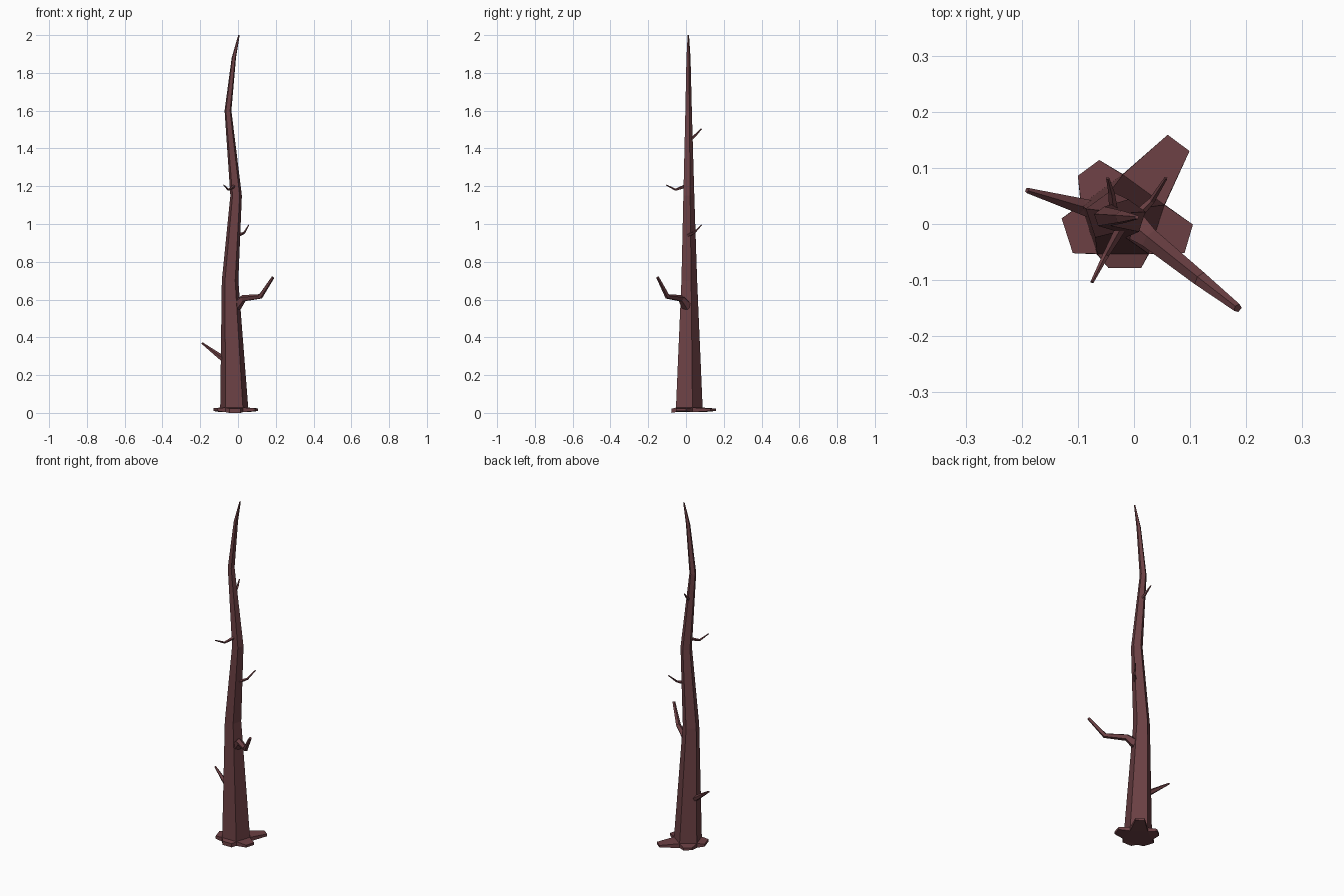
import bpy, bmesh, math
from mathutils import Vector

if "Cube" in bpy.data.objects:
    bpy.data.objects.remove(bpy.data.objects["Cube"])

bark = bpy.data.materials.new("bark")
bark.diffuse_color = (0.15, 0.052, 0.058, 1)
bark.use_nodes = True
bark.node_tree.nodes["Principled BSDF"].inputs["Base Color"].default_value = bark.diffuse_color


def finish(name, bm):
    bmesh.ops.recalc_face_normals(bm, faces=bm.faces)
    me = bpy.data.meshes.new(name)
    bm.to_mesh(me)
    bm.free()
    me.materials.append(bark)
    ob = bpy.data.objects.new(name, me)
    bpy.context.collection.objects.link(ob)
    return ob


def skin(bm, rings):
    # joins successive rings with quads and caps both ends
    n = len(rings[0])
    sides = []
    for a, b in zip(rings, rings[1:]):
        sides.append([bm.faces.new((a[i], a[(i + 1) % n], b[(i + 1) % n], b[i]))
                      for i in range(n)])
    bm.faces.new(rings[0][::-1])
    bm.faces.new(rings[-1])
    return sides


# Trunk: horizontal pentagon rings (x, y, z, radius)
path = [(-0.020, 0.010, 0.004, 0.079), (-0.020, 0.010, 0.028, 0.078),
        (-0.042, 0.013, 0.70, 0.046), (-0.010, 0.012, 1.15, 0.032),
        (-0.053, 0.012, 1.60, 0.019), (-0.022, 0.012, 1.88, 0.012),
        (0.005, 0.012, 2.0, 0.004)]
bm = bmesh.new()
rings = []
for x, y, z, r in path:
    rings.append([bm.verts.new((x + r * math.cos(a), y + r * math.sin(a), z))
                  for a in (math.radians(18 + 72 * i) for i in range(5))])
sides = skin(bm, rings)

# Roots: pull each base face outwards to a narrower end (two plan points each)
ends = [((0.099, 0.130), (0.060, 0.159)), ((-0.062, 0.114), (-0.100, 0.086)),
        ((-0.129, 0.010), (-0.109, -0.052)), ((-0.046, -0.078), (0.013, -0.078)),
        ((0.090, -0.052), (0.105, -0.001))]
heights = [(0.010, 0.023), (0.010, 0.024), (0.010, 0.025), (0.0, 0.022), (0.010, 0.024)]
for f, (p, q), (lo, hi) in zip(sides[0], ends, heights):
    verts = list(f.verts)
    new = [bm.verts.new((*c, z)) for c, z in ((p, lo), (q, lo), (q, hi), (p, hi))]
    bm.faces.remove(f)
    for i in range(4):
        j = (i + 1) % 4
        bm.faces.new((verts[i], verts[j], new[j], new[i]))
    bm.faces.new(new)
finish("trunk_with_roots", bm)


# Branches: tapered five-sided tubes along (x, y, z, radius) points
def branch(name, pts, n=5):
    bm = bmesh.new()
    P = [Vector(p[:3]) for p in pts]
    rings = []
    for i, c in enumerate(P):
        d = Vector()
        if i > 0:
            d += (c - P[i - 1]).normalized()
        if i < len(P) - 1:
            d += (P[i + 1] - c).normalized()
        d.normalize()
        u = d.cross(Vector((0, 0, 1))).normalized()
        v = u.cross(d)
        r = pts[i][3]
        rings.append([bm.verts.new(c + r * (math.cos(a) * u + math.sin(a) * v))
                      for a in (math.pi / 2 + 2 * math.pi * k / n for k in range(n))])
    skin(bm, rings)
    finish(name, bm)


branch("large_branch", [(-0.010, 0.005, 0.565, 0.030), (0.028, -0.026, 0.606, 0.019),
                        (0.118, -0.098, 0.616, 0.014), (0.185, -0.150, 0.718, 0.008)])
branch("lower_branch", [(-0.050, 0.018, 0.270, 0.020), (-0.095, 0.032, 0.298, 0.015),
                        (-0.191, 0.060, 0.370, 0.005)])
branch("right_twig", [(0.000, 0.010, 0.940, 0.010), (0.032, 0.042, 0.953, 0.006),
                      (0.057, 0.082, 0.995, 0.003)])
branch("front_twig", [(-0.022, -0.005, 1.200, 0.010), (-0.050, -0.055, 1.181, 0.006),
                      (-0.075, -0.104, 1.206, 0.003)])
branch("back_twig", [(-0.036, 0.018, 1.440, 0.009), (-0.040, 0.055, 1.475, 0.006),
                     (-0.047, 0.082, 1.504, 0.003)])
